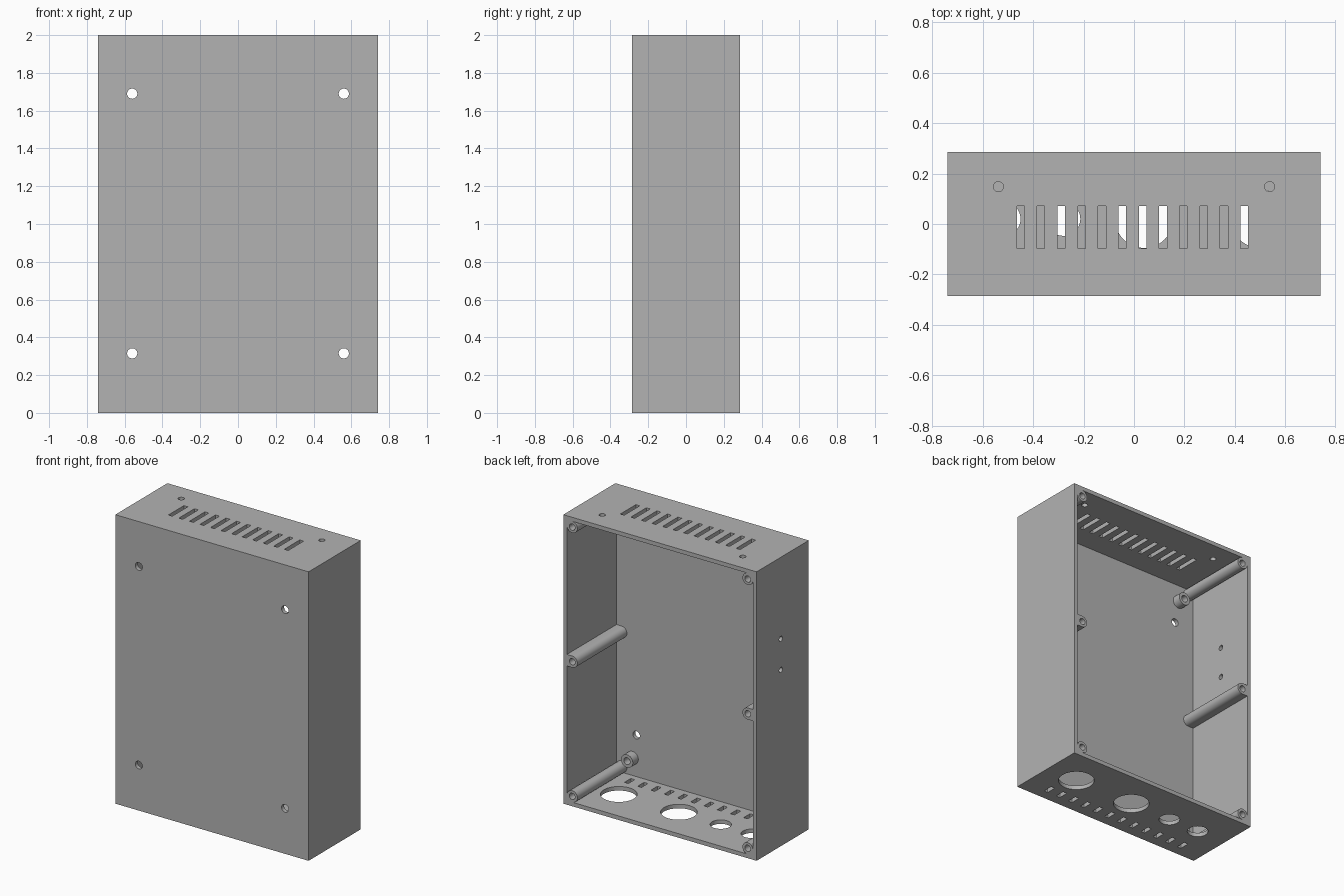
import bpy, bmesh
from math import pi, sin, cos
from mathutils import Matrix, Vector

if "Cube" in bpy.data.objects:
    bpy.data.objects.remove(bpy.data.objects["Cube"])

W, D, H = 0.74, 0.285, 2.0      # half width, half depth, height
T = 0.028                       # wall thickness
FLOOR_Y = T - D                 # inside of the front wall
POST_X, POST_R = 0.672, 0.04

grey = bpy.data.materials.new("enclosure_grey")
grey.use_nodes = True
grey.diffuse_color = (0.45, 0.45, 0.45, 1)
grey.node_tree.nodes["Principled BSDF"].inputs["Base Color"].default_value = grey.diffuse_color

AXES = {"X": Matrix.Rotation(pi / 2, 4, "Y"),
        "Y": Matrix.Rotation(pi / 2, 4, "X"),
        "Z": Matrix.Identity(4)}


def add_box(bm, centre, size):
    scale = Matrix.Diagonal((*size, 1))
    bmesh.ops.create_cube(bm, size=1, matrix=Matrix.Translation(centre) @ scale)


def add_cylinder(bm, centre, radius, length, axis, sides=32):
    bmesh.ops.create_cone(bm, cap_ends=True, segments=sides, radius1=radius,
                          radius2=radius, depth=length,
                          matrix=Matrix.Translation(centre) @ AXES[axis])


def make_object(name, bm):
    bmesh.ops.recalc_face_normals(bm, faces=bm.faces)
    mesh = bpy.data.meshes.new(name)
    bm.to_mesh(mesh)
    bm.free()
    mesh.materials.append(grey)
    obj = bpy.data.objects.new(name, mesh)
    bpy.context.collection.objects.link(obj)
    return obj


def cut(obj, bm):
    """Subtract the cutter mesh from the object and apply the result."""
    cutter = make_object("cutter", bm)
    mod = obj.modifiers.new("cut", "BOOLEAN")
    mod.operation, mod.solver, mod.object = "DIFFERENCE", "EXACT", cutter
    graph = bpy.context.evaluated_depsgraph_get()
    mesh = bpy.data.meshes.new_from_object(obj.evaluated_get(graph))
    obj.modifiers.clear()
    obj.data = mesh
    bpy.data.objects.remove(cutter)


def smooth(obj):
    bpy.ops.object.select_all(action="DESELECT")
    obj.select_set(True)
    bpy.context.view_layer.objects.active = obj
    bpy.ops.object.shade_smooth_by_angle(angle=pi / 6)


# Shell: a box open at the back
bm = bmesh.new()
add_box(bm, (0, 0, H / 2), (2 * W, 2 * D, H))
shell = make_object("enclosure_shell", bm)
bm = bmesh.new()
add_box(bm, (0, T, H / 2), (2 * (W - T), 2 * D, H - 2 * T))
cut(shell, bm)

# Openings through the walls
bm = bmesh.new()
for side in (-1, 1):
    for z in (0.315, 1.69):                               # front mounting holes
        add_cylinder(bm, (side * 0.56, -D, z), 0.027, 0.12, "Y")
    add_cylinder(bm, (side * 0.538, 0.148, H), 0.02, 0.12, "Z")   # top holes
for z in (1.22, 1.435):                                   # side wall holes
    add_cylinder(bm, (-W, 0.02, z), 0.018, 0.12, "X")
for x, r in ((0.5, 0.115), (0.04, 0.115), (-0.28, 0.067), (-0.517, 0.067)):
    add_cylinder(bm, (x, 0.02, 0), r, 0.12, "Z", 48)      # cable entries
for i in range(12):                                       # vent slots
    step = i - 5.5
    add_box(bm, (step * 0.0807 - 0.006, -0.013, H), (0.03, 0.17, 0.12))
    add_box(bm, (step * 0.1015, -0.18, 0), (0.03, 0.07, 0.12))
cut(shell, bm)
smooth(shell)


# Screw posts: rounded inwards, squared off against the walls
def screw_post(name, side, z, vertical):
    outline = []
    for i in range(32):
        c, s = cos(i * pi / 16), sin(i * pi / 16)
        if c > 0.01 and (vertical == 0 or s * vertical > 0.01):
            # push the wall-side quarter out to its square corner
            k = max(abs(c), abs(s))
            c, s = c / k, s / k
        outline.append(Vector((side * (POST_X + POST_R * c), FLOOR_Y, z + POST_R * s)))
    bm = bmesh.new()
    face = bm.faces.new([bm.verts.new(p) for p in outline])
    new = bmesh.ops.extrude_face_region(bm, geom=[face])["geom"]
    bmesh.ops.translate(bm, vec=(0, D - FLOOR_Y, 0),
                        verts=[v for v in new if isinstance(v, bmesh.types.BMVert)])
    bmesh.ops.dissolve_limit(bm, angle_limit=0.01, verts=bm.verts, edges=bm.edges)
    post = make_object(name, bm)
    bm = bmesh.new()
    add_cylinder(bm, (side * POST_X, D, z), 0.022, 0.3, "Y", 24)
    cut(post, bm)
    smooth(post)


for side, label in ((1, "left"), (-1, "right")):
    inset = T + POST_R
    screw_post(f"{label}_bottom_post", side, inset, -1)
    screw_post(f"{label}_middle_post", side, H / 2, 0)
    screw_post(f"{label}_top_post", side, H - inset, 1)

    # Short board standoffs on the inside of the front wall
    for z, level in ((0.15, "bottom"), (1.85, "top")):
        bm = bmesh.new()
        add_cylinder(bm, (side * 0.59, FLOOR_Y + 0.03, z), 0.045, 0.06, "Y")
        standoff = make_object(f"{label}_{level}_standoff", bm)
        bm = bmesh.new()
        add_cylinder(bm, (side * 0.59, FLOOR_Y + 0.06, z), 0.024, 0.1, "Y", 24)
        cut(standoff, bm)
        smooth(standoff)
